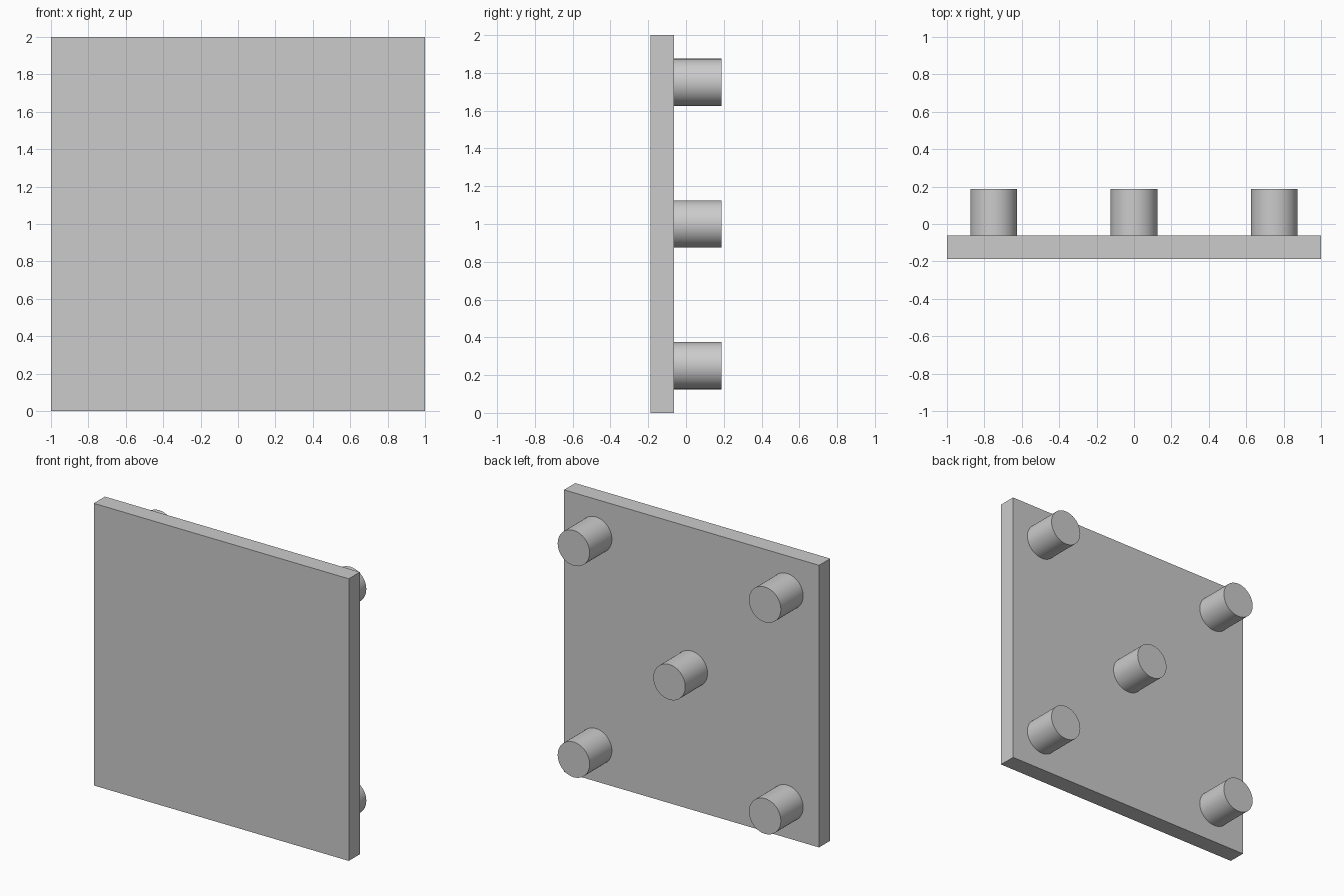
import bpy
from math import radians

cube = bpy.data.objects.get("Cube")
if cube:
    bpy.data.objects.remove(cube, do_unlink=True)

# One plain grey for everything
grey = bpy.data.materials.new("plain grey")
grey.use_nodes = True
colour = (0.6, 0.6, 0.6, 1)
grey.diffuse_color = colour
grey.node_tree.nodes["Principled BSDF"].inputs["Base Color"].default_value = colour

FRONT, SEAM, BACK = -0.1875, -0.0625, 0.1875
PEG_RADIUS = 0.125
SPREAD = 0.75


def add_peg(name, x, z):
    bpy.ops.mesh.primitive_cylinder_add(
        vertices=64, radius=PEG_RADIUS, depth=BACK - SEAM,
        location=(x, (BACK + SEAM) / 2, z), rotation=(radians(90), 0, 0))
    peg = bpy.context.object
    peg.name = name
    peg.data.materials.append(grey)
    bpy.ops.object.shade_smooth_by_angle(angle=radians(30))


# Square upright plate
bpy.ops.mesh.primitive_cube_add(size=1, location=(0, (FRONT + SEAM) / 2, 1))
plate = bpy.context.object
plate.name = "plate"
plate.scale = (2, SEAM - FRONT, 2)
bpy.ops.object.transform_apply(location=False, rotation=False, scale=True)
plate.data.materials.append(grey)

# Round pegs on the back: one in the middle, one near each corner
add_peg("centre_peg", 0, 1)
for side, x in (("left", SPREAD), ("right", -SPREAD)):
    for level, z in (("upper", 1 + SPREAD), ("lower", 1 - SPREAD)):
        add_peg(f"{level}_{side}_peg", x, z)
